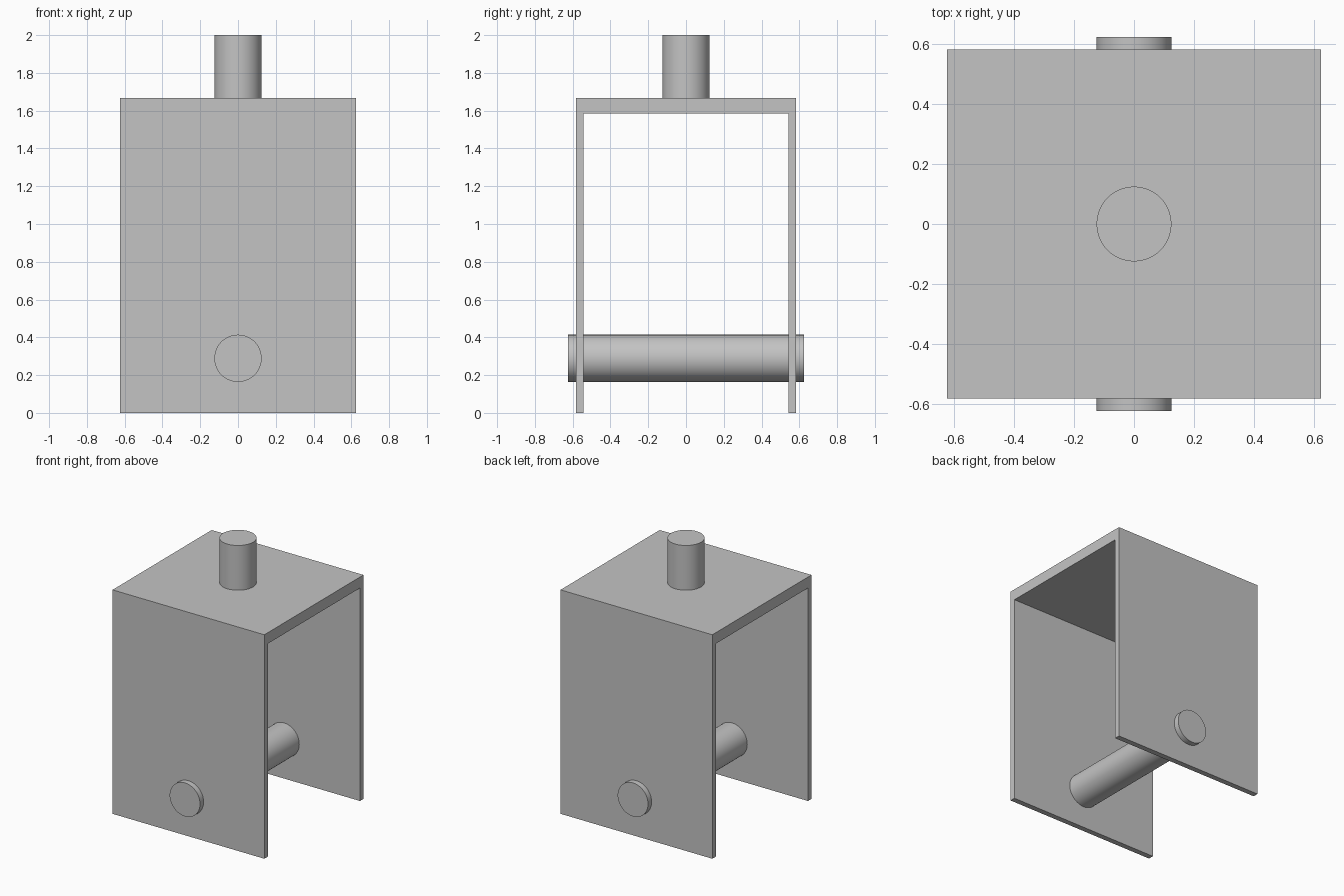
import bpy
import math

cube = bpy.data.objects.get("Cube")
if cube:
    bpy.data.objects.remove(cube, do_unlink=True)

# Single plain grey
GREY = (0.55, 0.55, 0.55, 1.0)
grey = bpy.data.materials.new("plain_grey")
grey.use_nodes = True
grey.diffuse_color = GREY
bsdf = next(n for n in grey.node_tree.nodes if n.type == 'BSDF_PRINCIPLED')
bsdf.inputs["Base Color"].default_value = GREY

HALF_X, HALF_Y = 0.625, 0.583
TOP, TOP_UNDER = 1.667, 1.585
WALL = 0.041
RADIUS = 0.125


def bracket(name):
    """U-shaped profile in the YZ plane, extruded along X."""
    inner = HALF_Y - WALL
    profile = [(-HALF_Y, 0), (-inner, 0), (-inner, TOP_UNDER), (inner, TOP_UNDER),
               (inner, 0), (HALF_Y, 0), (HALF_Y, TOP), (-HALF_Y, TOP)]
    n = len(profile)
    verts = [(x, y, z) for x in (-HALF_X, HALF_X) for y, z in profile]
    faces = [tuple(reversed(range(n))), tuple(range(n, 2 * n))]
    faces += [(i, (i + 1) % n, n + (i + 1) % n, n + i) for i in range(n)]
    mesh = bpy.data.meshes.new(name)
    mesh.from_pydata(verts, [], faces)
    mesh.materials.append(grey)
    obj = bpy.data.objects.new(name, mesh)
    bpy.context.collection.objects.link(obj)


def rod(name, length, location, rotation=(0, 0, 0)):
    bpy.ops.mesh.primitive_cylinder_add(vertices=64, radius=RADIUS, depth=length,
                                        location=location, rotation=rotation)
    obj = bpy.context.object
    obj.name = name
    obj.data.materials.append(grey)
    bpy.ops.object.shade_smooth_by_angle(angle=math.radians(30))


# Folded bracket, mounting stem on top, axle pin through both side plates
bracket("fork_bracket")
rod("mounting_stem", 2 - TOP, (0, 0, (2 + TOP) / 2))
rod("axle_pin", 1.25, (0, 0, 0.289), (math.pi / 2, 0, 0))
